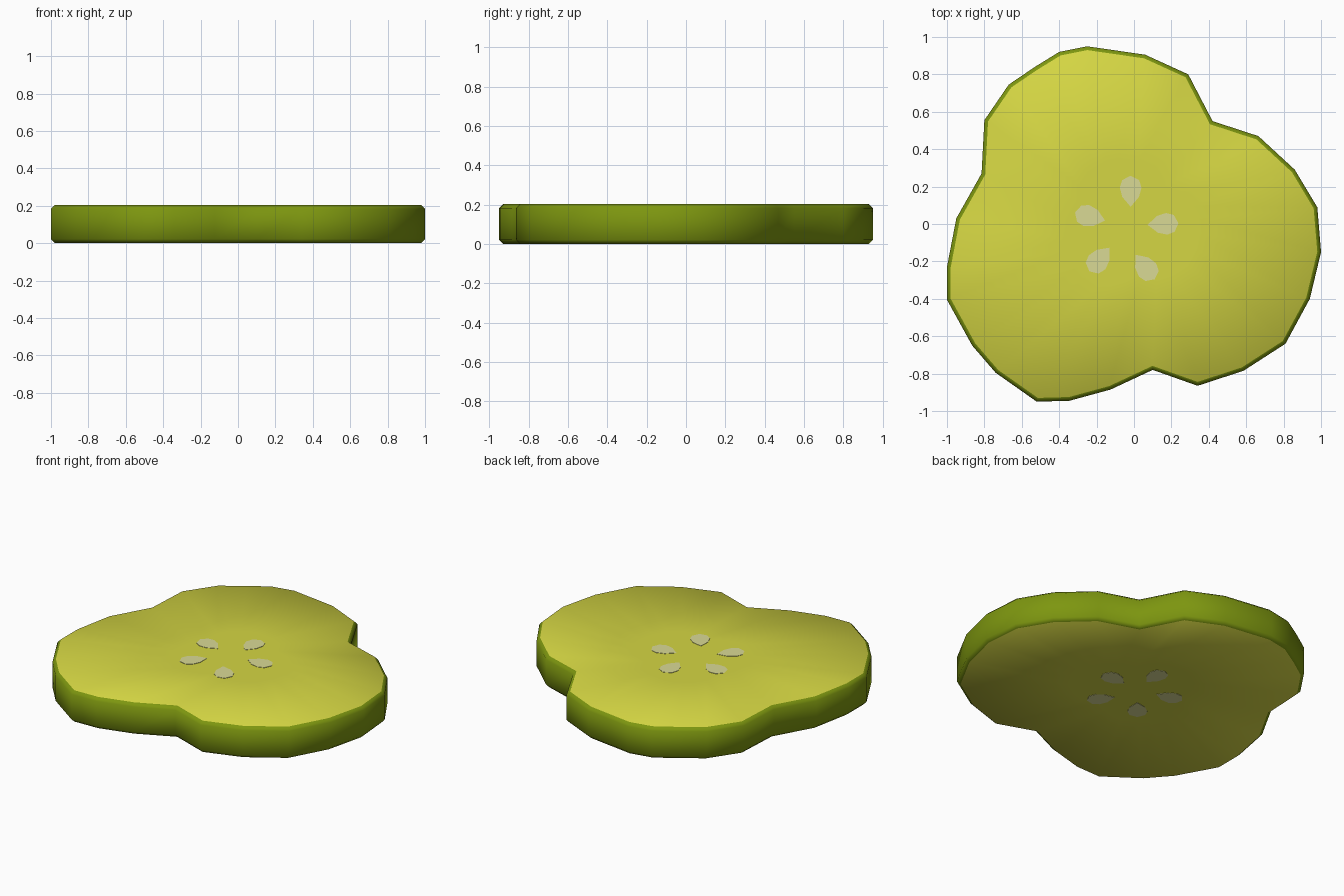
import bpy, bmesh, math
from mathutils import Vector

if "Cube" in bpy.data.objects:
    bpy.data.objects.remove(bpy.data.objects["Cube"])

Z0, Z1, BEV = 0.002, 0.203, 0.02


def material(name, rgb):
    m = bpy.data.materials.new(name)
    m.diffuse_color = (*rgb, 1)
    m.use_nodes = True
    m.node_tree.nodes["Principled BSDF"].inputs["Base Color"].default_value = m.diffuse_color
    return m


flesh = material("yellow flesh", (0.66, 0.67, 0.056))
skin = material("green skin", (0.205, 0.305, 0.005))
seed_mat = material("pale seed", (0.70, 0.70, 0.30))

# Three-lobed outline, counterclockwise
OUTLINE = [Vector(p) for p in (
    (0.98, 0.09), (0.86, 0.29), (0.665, 0.47), (0.42, 0.55), (0.29, 0.80),
    (0.06, 0.905), (-0.25, 0.95), (-0.40, 0.92), (-0.53, 0.84), (-0.67, 0.745),
    (-0.80, 0.555), (-0.815, 0.27), (-0.95, 0.03), (-1.0, -0.23), (-1.0, -0.405),
    (-0.865, -0.65), (-0.74, -0.795), (-0.52, -0.95), (-0.345, -0.945),
    (-0.125, -0.885), (0.10, -0.78), (0.34, -0.865), (0.585, -0.785),
    (0.81, -0.64), (0.94, -0.40), (1.0, -0.15))]


def inset(points, d):
    out = []
    for i, p in enumerate(points):
        a = (p - points[i - 1]).normalized()
        b = (points[(i + 1) % len(points)] - p).normalized()
        na, nb = Vector((-a.y, a.x)), Vector((-b.y, b.x))
        out.append(p + (na + nb) * d / (1 + na.dot(nb)))
    return out


def finish(bm, name, mats):
    bmesh.ops.recalc_face_normals(bm, faces=bm.faces)
    me = bpy.data.meshes.new(name)
    bm.to_mesh(me)
    bm.free()
    for m in mats:
        me.materials.append(m)
    ob = bpy.data.objects.new(name, me)
    bpy.context.collection.objects.link(ob)
    return ob


# Slice body: chamfered green rim, yellow cut faces
rim = inset(OUTLINE, BEV)
core = [p * 0.36 for p in rim]
layers = [(core, Z0), (rim, Z0), (OUTLINE, Z0 + BEV),
          (OUTLINE, Z1 - BEV), (rim, Z1), (core, Z1)]
bm = bmesh.new()
rings = [[bm.verts.new((p.x, p.y, z)) for p in pts] for pts, z in layers]
n = len(OUTLINE)
for k in range(5):
    for i in range(n):
        j = (i + 1) % n
        f = bm.faces.new((rings[k][i], rings[k][j], rings[k + 1][j], rings[k + 1][i]))
        f.material_index = 0 if k in (0, 4) else 1
bm.faces.new(rings[0])
bm.faces.new(rings[-1])
for f in bm.faces:
    f.smooth = True
finish(bm, "slice_body", [flesh, skin])

# Teardrop seeds as thin plates on both cut faces: x, y, outward angle
SEEDS = [(-0.018, 0.175, 90), (0.155, 0.0, 3), (-0.235, 0.04, 165),
         (-0.185, -0.19, 230), (0.06, -0.23, -52)]
TEAR = [(-0.083, 0), (-0.03, -0.045), (0.02, -0.058), (0.06, -0.045),
        (0.083, 0), (0.06, 0.045), (0.02, 0.058), (-0.03, 0.045)]


def seeds(name, low, high):
    bm = bmesh.new()
    for x, y, deg in SEEDS:
        c, s = math.cos(math.radians(deg)), math.sin(math.radians(deg))
        lo, hi = ([bm.verts.new((x + u * c - v * s, y + u * s + v * c, z))
                   for u, v in TEAR] for z in (low, high))
        bm.faces.new(lo)
        bm.faces.new(hi)
        for i in range(len(TEAR)):
            j = (i + 1) % len(TEAR)
            bm.faces.new((lo[i], lo[j], hi[j], hi[i]))
    finish(bm, name, [seed_mat])


seeds("top_seeds", Z1 - 0.002, Z1 + 0.002)
seeds("bottom_seeds", 0.0, Z0 + 0.002)
